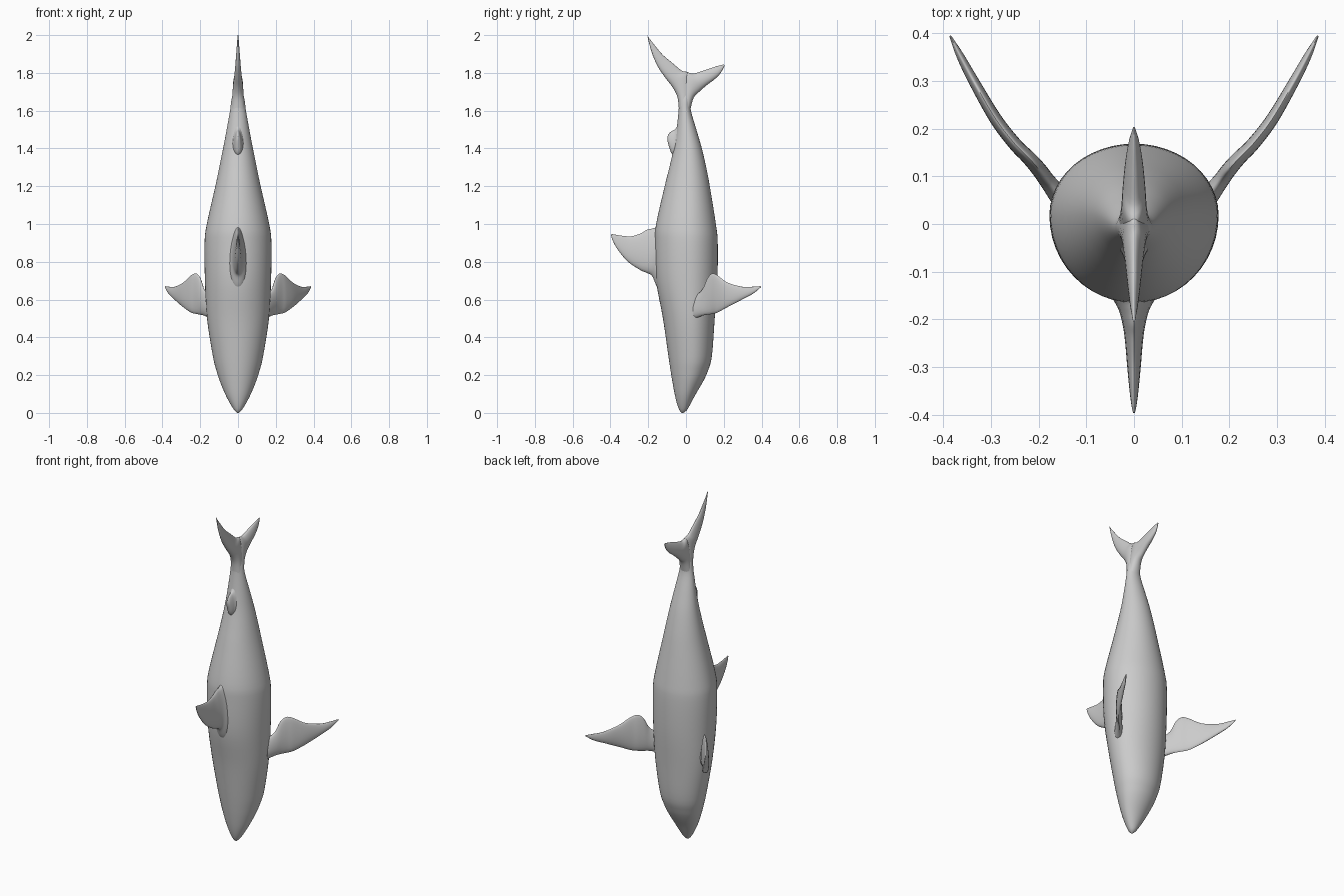
import bpy, math
from mathutils import Vector


def spline(rows, n):
    """Catmull-Rom upsampling of equal-length number rows."""
    out = []
    for i in range(len(rows) - 1):
        p0, p1 = rows[max(i - 1, 0)], rows[i]
        p2, p3 = rows[i + 1], rows[min(i + 2, len(rows) - 1)]
        for k in range(n):
            t = k / n
            out.append([0.5 * (2 * b + (c - a) * t + (2 * a - 5 * b + 4 * c - d) * t * t
                               + (3 * b - a - 3 * c + d) * t ** 3)
                        for a, b, c, d in zip(p0, p1, p2, p3)])
    out.append(list(rows[-1]))
    return out


def loft(name, rings):
    """Skin closed rings of equal size, capping both ends."""
    n = len(rings[0])
    verts = [p for r in rings for p in r]
    faces = [(i * n + j, i * n + (j + 1) % n, (i + 1) * n + (j + 1) % n, (i + 1) * n + j)
             for i in range(len(rings) - 1) for j in range(n)]
    faces += [tuple(range(n))[::-1], tuple(range(len(verts) - n, len(verts)))]
    mesh = bpy.data.meshes.new(name)
    mesh.from_pydata(verts, [], faces)
    obj = bpy.data.objects.new(name, mesh)
    bpy.context.collection.objects.link(obj)
    bpy.context.view_layer.objects.active = obj
    obj.select_set(True)
    bpy.ops.object.mode_set(mode='EDIT')
    bpy.ops.mesh.select_all(action='SELECT')
    bpy.ops.mesh.normals_make_consistent(inside=False)
    bpy.ops.object.mode_set(mode='OBJECT')
    bpy.ops.object.shade_smooth_by_angle(angle=math.radians(60))
    obj.select_set(False)
    return obj


def fin(name, stations, normal, n=24):
    """Loft teardrop sections; station = leading xyz, trailing xyz, half thickness."""
    rings = []
    normal = Vector(normal).normalized()
    for s in spline(stations, 5):
        lead, trail, h = Vector(s[:3]), Vector(s[3:6]), max(s[6], 0.001)
        ring = []
        for j in range(n):
            a = 2 * math.pi * j / n
            t = (1 - math.cos(a)) / 2
            ring.append(lead.lerp(trail, t) + normal * h * math.sin(a) * 1.2 * (1 - 0.35 * t))
        rings.append(ring)
    return loft(name, rings)


def median_fin(name, rows):
    """Fin in the x = 0 plane; row = lead y, lead z, trail y, trail z, half thickness."""
    return fin(name, [(0, a, b, 0, c, d, h) for a, b, c, d, h in rows], (1, 0, 0))


# Body: z, back y, belly y, half width
body = [(0.0, -0.022, -0.014, 0.004), (0.015, -0.035, 0.005, 0.02),
        (0.05, -0.048, 0.025, 0.042), (0.10, -0.06, 0.052, 0.068),
        (0.165, -0.072, 0.09, 0.095), (0.22, -0.081, 0.115, 0.113),
        (0.30, -0.093, 0.137, 0.133), (0.50, -0.122, 0.152, 0.164),
        (0.70, -0.158, 0.166, 0.175), (0.90, -0.165, 0.168, 0.177),
        (1.00, -0.158, 0.158, 0.165), (1.20, -0.113, 0.126, 0.12),
        (1.30, -0.088, 0.107, 0.099), (1.40, -0.065, 0.084, 0.079),
        (1.50, -0.05, 0.055, 0.06), (1.60, -0.039, 0.026, 0.042),
        (1.66, -0.036, 0.024, 0.034), (1.73, -0.02, 0.012, 0.014)]
rings = []
for z, back, belly, w in spline(body, 4):
    mid = (back + belly) / 2 + 0.05 * (belly - back)
    ring = []
    for j in range(48):
        a = 2 * math.pi * j / 48
        s = math.sin(a)
        ring.append((w * math.cos(a), mid + s * ((belly - mid) if s > 0 else (mid - back)), z))
    rings.append(ring)
loft("body", rings)

# Dorsal fin, with a wide root that blends into the back
median_fin("dorsal_fin", [
    (-0.12, 0.62, -0.12, 1.06, 0.06), (-0.155, 0.67, -0.155, 0.99, 0.045),
    (-0.18, 0.725, -0.18, 0.976, 0.032), (-0.21, 0.742, -0.21, 0.968, 0.024),
    (-0.245, 0.758, -0.24, 0.95, 0.019), (-0.307, 0.80, -0.29, 0.935, 0.014),
    (-0.36, 0.862, -0.34, 0.938, 0.009), (-0.387, 0.91, -0.375, 0.944, 0.005),
    (-0.397, 0.94, -0.395, 0.947, 0.002)])

# Small rear dorsal fin
median_fin("rear_dorsal_fin", [
    (-0.03, 1.30, -0.03, 1.55, 0.045), (-0.062, 1.355, -0.055, 1.505, 0.026),
    (-0.08, 1.38, -0.078, 1.49, 0.018), (-0.093, 1.42, -0.091, 1.478, 0.011),
    (-0.099, 1.445, -0.098, 1.463, 0.003)])

# Tail lobes
median_fin("upper_tail_lobe", [
    (-0.037, 1.60, 0.022, 1.60, 0.036), (-0.045, 1.67, 0.03, 1.70, 0.03),
    (-0.07, 1.722, 0.015, 1.796, 0.024), (-0.11, 1.775, -0.02, 1.81, 0.019),
    (-0.15, 1.835, -0.075, 1.855, 0.014), (-0.182, 1.91, -0.13, 1.903, 0.009),
    (-0.206, 2.0, -0.203, 1.994, 0.002)])
median_fin("lower_tail_lobe", [
    (0.022, 1.60, -0.035, 1.60, 0.036), (0.04, 1.667, -0.03, 1.70, 0.03),
    (0.07, 1.70, -0.005, 1.796, 0.026), (0.11, 1.735, 0.04, 1.796, 0.023),
    (0.15, 1.765, 0.10, 1.815, 0.018), (0.182, 1.797, 0.155, 1.833, 0.011),
    (0.204, 1.838, 0.2, 1.845, 0.002)])

# Pectoral fins: x, y, lower z, upper z, half thickness
pectoral = [(0.15, 0.05, 0.50, 0.62, 0.022), (0.18, 0.088, 0.515, 0.655, 0.017),
            (0.20, 0.115, 0.52, 0.715, 0.016), (0.222, 0.14, 0.524, 0.738, 0.015),
            (0.25, 0.168, 0.532, 0.727, 0.014), (0.29, 0.22, 0.56, 0.69, 0.013),
            (0.335, 0.297, 0.60, 0.668, 0.011), (0.365, 0.353, 0.63, 0.668, 0.008),
            (0.386, 0.395, 0.664, 0.671, 0.002)]
for side, name in ((1, "right_pectoral_fin"), (-1, "left_pectoral_fin")):
    fin(name, [(side * x, y, lo, side * x, y, hi, h) for x, y, lo, hi, h in pectoral],
        (side * 0.82, -0.58, 0))
